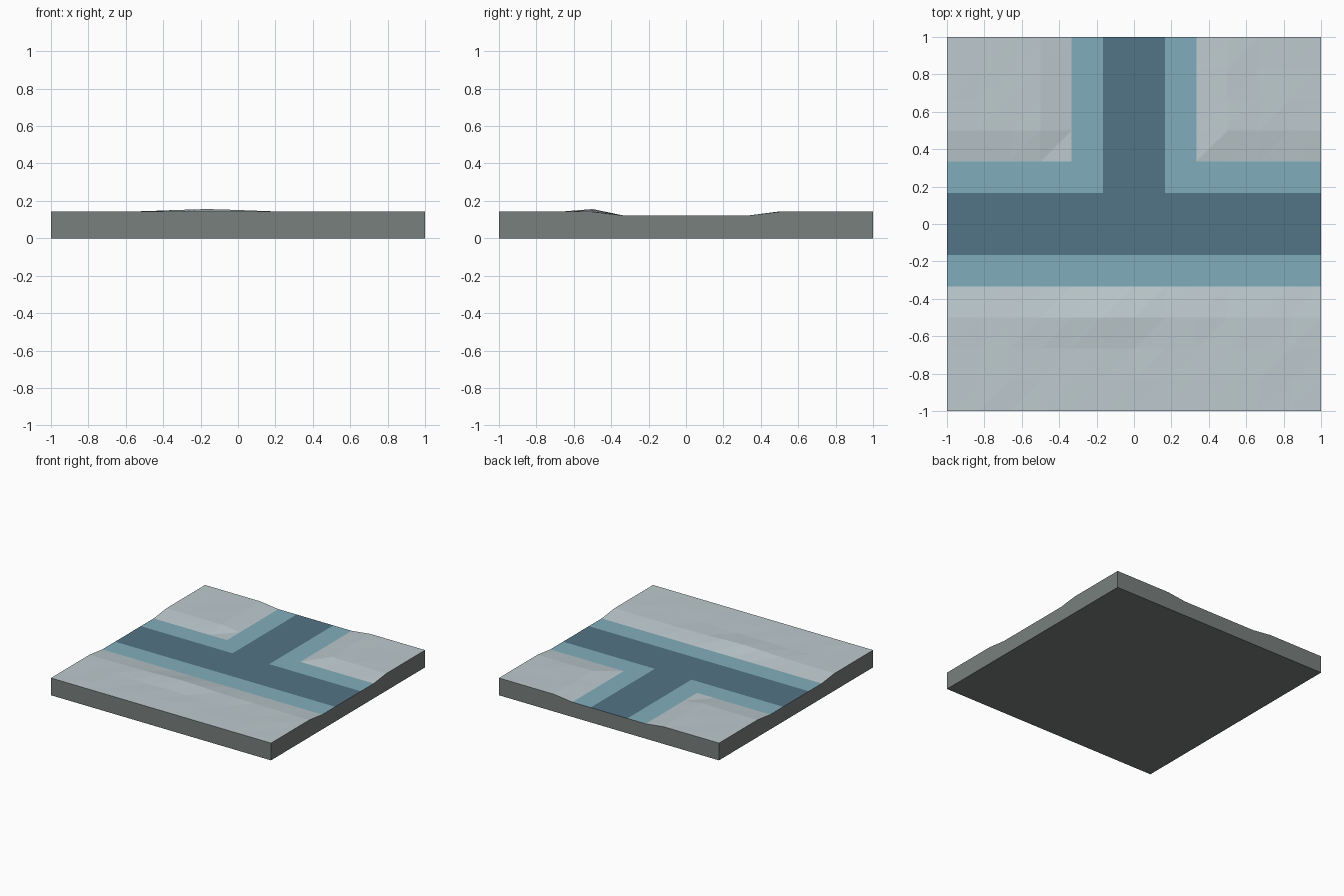
import bpy
import bmesh
import random

random.seed(4)
N = 12                 # cells per side
STEP = 2 / N
WATER_Z, LAND_Z = 0.122, 0.142

if "Cube" in bpy.data.objects:
    bpy.data.objects.remove(bpy.data.objects["Cube"], do_unlink=True)


def make_material(name, rgb):
    mat = bpy.data.materials.new(name)
    mat.use_nodes = True
    color = (*rgb, 1)
    mat.diffuse_color = color
    mat.node_tree.nodes["Principled BSDF"].inputs["Base Color"].default_value = color
    return mat


materials = [
    make_material("snow", (0.51, 0.59, 0.62)),
    make_material("shallow_ice", (0.22, 0.42, 0.50)),
    make_material("deep_water", (0.085, 0.172, 0.235)),
    make_material("stone", (0.19, 0.215, 0.205)),
]


def in_channel(x, y, half):
    """T-shaped channel: one arm across, one arm to the back."""
    return abs(y) < half or (y > 0 and abs(x) < half)


# Snow drift along the front bank, keyed by grid column
drift = {3: 0.004, 4: 0.010, 5: 0.013, 6: 0.009, 7: 0.004}


def height(i, j):
    x, y = i * STEP - 1, j * STEP - 1
    if in_channel(x, y, 2 * STEP + 0.01):
        return WATER_Z
    if i in (0, N) or j in (0, N):
        return LAND_Z
    z = LAND_Z + random.uniform(-0.002, 0.002)
    if j == 3:
        z += drift.get(i, 0)
    return z


# Terrain surface: triangulated grid with consistent diagonals
bm = bmesh.new()
grid = [[bm.verts.new((i * STEP - 1, j * STEP - 1, height(i, j)))
         for j in range(N + 1)] for i in range(N + 1)]
for i in range(N):
    for j in range(N):
        a, b = grid[i][j], grid[i + 1][j]
        c, d = grid[i + 1][j + 1], grid[i][j + 1]
        for tri in ((a, b, c), (a, c, d)):
            face = bm.faces.new(tri)
            x, y = (i + 0.5) * STEP - 1, (j + 0.5) * STEP - 1
            if in_channel(x, y, STEP):
                face.material_index = 2
            elif in_channel(x, y, 2 * STEP):
                face.material_index = 1
top = set(bm.faces)

# Stone walls and underside: pull the rim down to the ground and cap it
rim = [e for e in bm.edges if e.is_boundary]
skirt = bmesh.ops.extrude_edge_only(bm, edges=rim)["geom"]
for v in skirt:
    if isinstance(v, bmesh.types.BMVert):
        v.co.z = 0
bmesh.ops.contextual_create(
    bm, geom=[e for e in skirt if isinstance(e, bmesh.types.BMEdge) and e.is_boundary])
for face in bm.faces:
    if face not in top:
        face.material_index = 3
bmesh.ops.recalc_face_normals(bm, faces=bm.faces[:])

mesh = bpy.data.meshes.new("river_tile")
bm.to_mesh(mesh)
bm.free()
for mat in materials:
    mesh.materials.append(mat)
tile = bpy.data.objects.new("river_tile", mesh)
bpy.context.collection.objects.link(tile)
